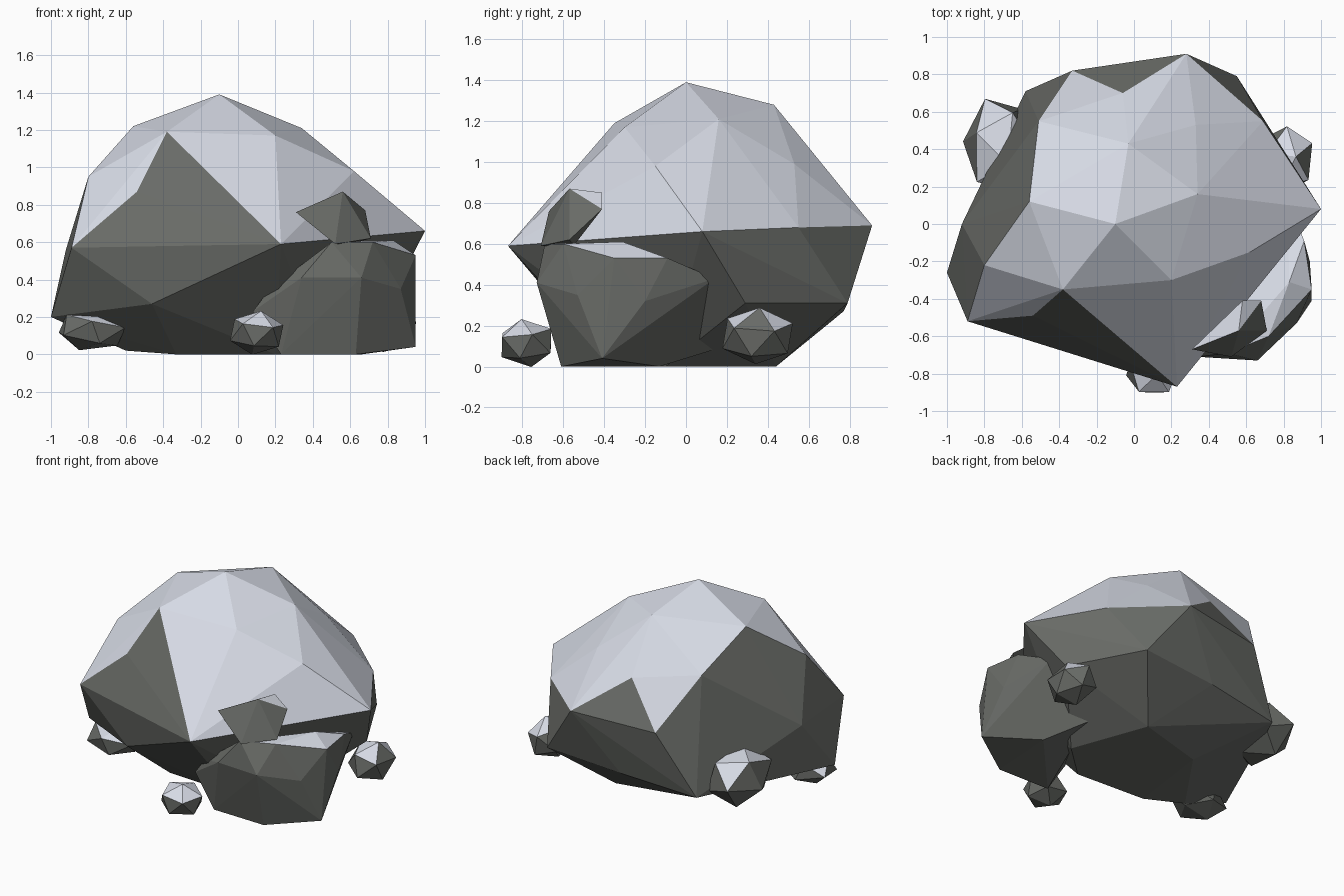
import bpy
import bmesh
from mathutils import Euler

default_cube = bpy.data.objects.get("Cube")
if default_cube:
    bpy.data.objects.remove(default_cube, do_unlink=True)


def make_material(name, colour):
    material = bpy.data.materials.new(name)
    material.use_nodes = True
    material.diffuse_color = colour
    shader = material.node_tree.nodes["Principled BSDF"]
    shader.inputs["Base Color"].default_value = colour
    shader.inputs["Roughness"].default_value = 0.9
    return material


stone = make_material("dark_stone", (0.14, 0.147, 0.135, 1))
snow = make_material("pale_snow", (0.68, 0.71, 0.79, 1))


def finish(bm, name, min_up, sunny_side=False):
    """Lay snow on the faces that look up, then link the rock to the scene."""
    bmesh.ops.recalc_face_normals(bm, faces=bm.faces[:])
    bm.normal_update()
    for face in bm.faces:
        face.smooth = False
        normal = face.normal
        leaning = (sunny_side and normal.x > 0.3
                   and normal.y < 0 and normal.z > 0.2)
        face.material_index = 1 if normal.z > min_up or leaning else 0
    mesh = bpy.data.meshes.new(name)
    bm.to_mesh(mesh)
    bm.free()
    mesh.materials.append(stone)
    mesh.materials.append(snow)
    rock = bpy.data.objects.new(name, mesh)
    bpy.context.scene.collection.objects.link(rock)
    return rock


def chiselled_rock(name, corners, min_up, sunny_side=False):
    """A faceted rock wrapped around its chiselled corners."""
    bm = bmesh.new()
    for corner in corners:
        bm.verts.new(corner)
    hull = bmesh.ops.convex_hull(bm, input=bm.verts[:])
    loose = [v for v in hull["geom_interior"] + hull["geom_unused"]
             if isinstance(v, bmesh.types.BMVert)]
    bmesh.ops.delete(bm, geom=list(set(loose)), context="VERTS")
    return finish(bm, name, min_up, sunny_side)


def pebble(name, centre, radii, turn):
    """A small twenty-sided stone, stretched and turned."""
    bm = bmesh.new()
    bmesh.ops.create_icosphere(bm, subdivisions=1, radius=1.0)
    bmesh.ops.rotate(bm, verts=bm.verts[:], cent=(0, 0, 0),
                     matrix=Euler(turn).to_matrix())
    bmesh.ops.scale(bm, verts=bm.verts[:], vec=radii)
    bmesh.ops.translate(bm, verts=bm.verts[:], vec=centre)
    return finish(bm, name, 0.62)


# Main boulder: crown, shoulders, wide rim, then the tapering foot
crown = [(-.1, 0, 1.39), (-.03, .43, 1.28), (-.56, .12, 1.22),
         (-.38, -.35, 1.19), (.2, -.3, 1.17), (.34, .16, 1.21)]
shoulders = [(-.8, -.22, .95), (.62, -.15, .98), (.59, .25, .93),
             (.33, .53, .99), (-.06, .7, .94), (-.51, .55, 1.02),
             (-.54, -.49, .87)]
rim = [(-.89, -.52, .57), (.23, -.87, .59), (1, .08, .66),
       (.69, .55, .68), (.28, .91, .69), (-.33, .82, .66), (-.92, 0, .56)]
foot = [(-1, -.26, .2), (-.46, -.6, .27), (.82, .29, .31),
        (.55, .79, .31), (-.02, .77, .27), (-.58, .71, .22),
        (-.6, -.2, .02), (-.33, -.3, 0), (.2, -.33, 0),
        (.45, -.1, 0), (.25, .44, 0), (-.25, .3, 0)]
chiselled_rock("main_boulder", crown + shoulders + rim + foot, 0.52, True)

# Side boulder leaning on the front corner
side_top = [(.83, -.31, .61), (.5, -.69, .6), (.72, -.6, .6),
            (.95, -.35, .53), (.91, -.09, .53), (.82, .14, .43)]
side_middle = [(.34, -.71, .41), (.66, -.73, .41), (.17, -.62, .35),
               (.08, -.6, .23), (.94, -.2, .32), (.87, -.53, .35)]
side_base = [(.23, -.6, 0), (.63, -.61, 0), (.95, -.41, .04),
             (.5, .13, .08), (.66, -.13, 0)]
chiselled_rock("side_boulder", side_top + side_middle + side_base, 0.75)

# Knob perched on the side boulder
knob = [(.56, -.57, .87), (.58, -.41, .85), (.31, -.67, .76),
        (.68, -.41, .77), (.71, -.57, .62), (.52, -.71, .59),
        (.6, -.55, .59)]
chiselled_rock("boulder_knob", knob, 0.6)

# Loose stones around the foot
pebble("front_pebble", (.1, -.78, .115), (.155, .15, .12), (.2, .1, .3))
pebble("right_pebble", (-.78, -.28, .13), (.2, .17, .115), (.3, .2, .8))
pebble("left_pebble", (.82, .35, .15), (.15, .19, .145), (.1, .3, .5))
pebble("back_pebble", (-.72, .42, .31), (.2, .27, .2), (.4, .2, .1))
